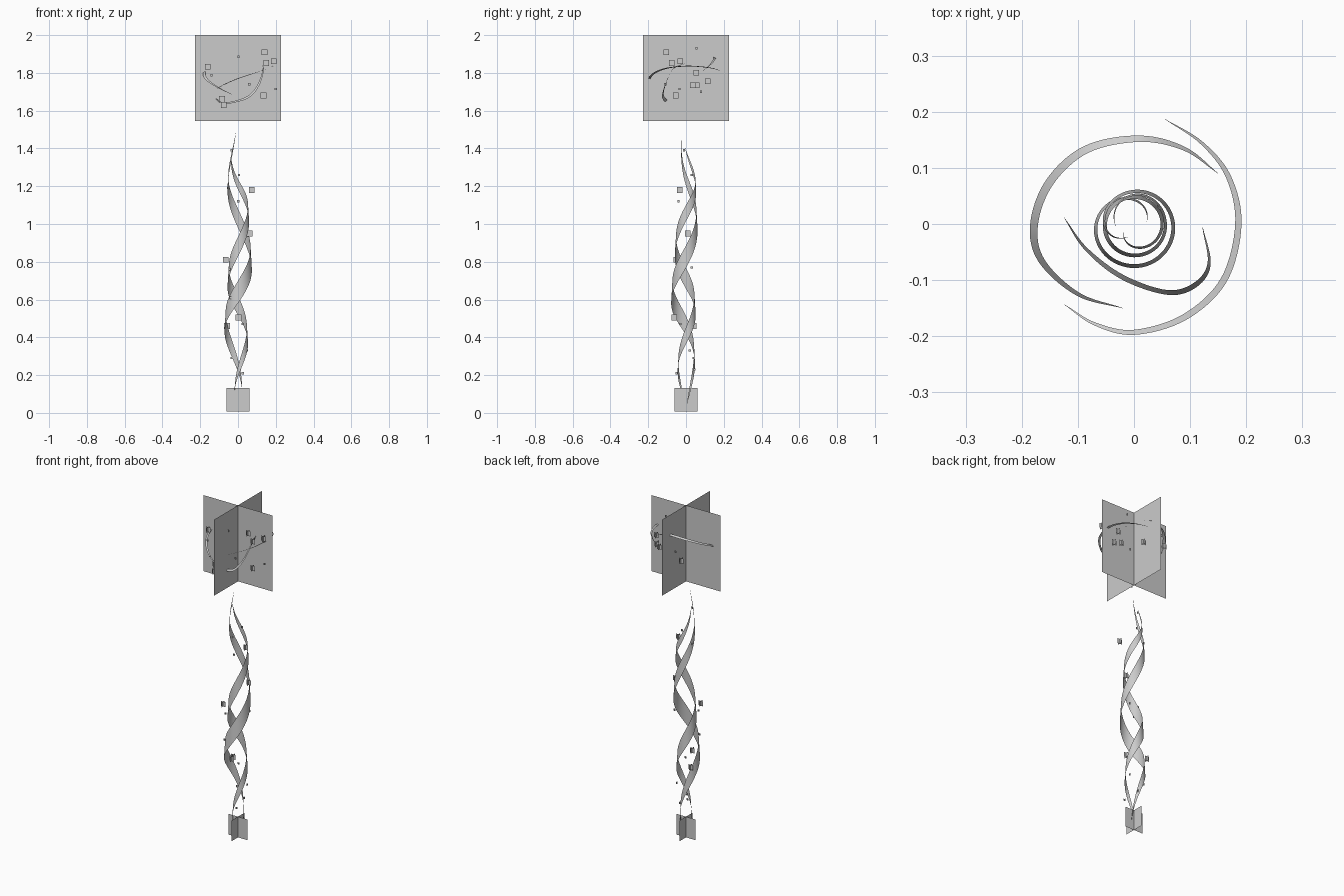
import bpy
from math import sin, cos, pi, radians
from mathutils import Vector


def make(name, verts, faces, smooth=False):
    me = bpy.data.meshes.new(name)
    me.from_pydata([tuple(v) for v in verts], [], faces)
    me.polygons.foreach_set("use_smooth", [smooth] * len(me.polygons))
    ob = bpy.data.objects.new(name, me)
    bpy.context.collection.objects.link(ob)
    return ob


def crossed_cards(name, spots):
    """Two upright square cards crossing at each (x, y, z, half size)."""
    v, f = [], []
    for x, y, z, h in spots:
        for dx, dy in ((h, 0), (0, h)):
            n = len(v)
            v += [(x - dx, y - dy, z - h), (x + dx, y + dy, z - h),
                  (x + dx, y + dy, z + h), (x - dx, y - dy, z + h)]
            f.append((n, n + 1, n + 2, n + 3))
    return make(name, v, f)


def spline(pts, steps):
    """Catmull-Rom curve through the points."""
    p = [Vector(q) for q in pts]
    p = [2 * p[0] - p[1]] + p + [2 * p[-1] - p[-2]]
    out = []
    for i in range(1, len(p) - 2):
        a, b, c, d = p[i - 1:i + 3]
        for k in range(steps):
            t = k / steps
            out.append(0.5 * (2 * b + (c - a) * t + (2 * a - 5 * b + 4 * c - d) * t * t
                              + (3 * b - a - 3 * c + d) * t ** 3))
    return out + [p[-2]]


def ribbon(name, path, radial, height, power):
    """Tapered strip, spread outward by radial and upward by height."""
    v, f = [], []
    last = len(path) - 1
    for i, p in enumerate(path):
        w = 0.5 * max(0.02, sin(pi * i / last)) ** power
        o = Vector((p.x, p.y, 0)).normalized() * radial * w + Vector((0, 0, height * w))
        v += [p - o, p + o]
        if i < last:
            f.append((2 * i, 2 * i + 2, 2 * i + 3, 2 * i + 1))
    return make(name, v, f, True)


def helix(pts):
    return [Vector((q.z * cos(radians(q.x)), q.z * sin(radians(q.x)) - 0.004, q.y))
            for q in spline(pts, 16)]


# Large crossed cards at the top, small ones at the foot
crossed_cards("top_glow_cards", [(0, 0, 1.772, 0.228)])
crossed_cards("base_glow_cards", [(0, 0, 0.07, 0.062)])

# Two twisting ribbons: (angle, height, radius)
ribbon("inner_spiral_ribbon", helix([
    (-150, 0.08, 0.022), (-90, 0.22, 0.037), (0, 0.40, 0.05), (90, 0.57, 0.052),
    (180, 0.72, 0.052), (270, 0.88, 0.052), (360, 1.05, 0.056), (450, 1.21, 0.056),
    (540, 1.40, 0.032)]), -0.007, 0.11, 0.7)
ribbon("outer_spiral_ribbon", helix([
    (20, 0.04, 0.024), (90, 0.25, 0.047), (180, 0.47, 0.068), (270, 0.64, 0.071),
    (360, 0.82, 0.07), (450, 1.03, 0.062), (540, 1.25, 0.052), (600, 1.485, 0.022)]),
    -0.007, 0.12, 0.7)

# Thin arcs sweeping round the top
ribbon("left_arc", spline([
    (-0.02, -0.15, 1.68), (-0.10, -0.125, 1.72), (-0.165, -0.065, 1.765),
    (-0.178, 0.0, 1.805), (-0.15, 0.075, 1.84), (-0.085, 0.133, 1.87),
    (0.01, 0.152, 1.88), (0.09, 0.134, 1.85), (0.15, 0.09, 1.81)], 8),
    0.015, -0.008, 0.8)
ribbon("right_arc", spline([
    (-0.125, -0.143, 1.71), (-0.07, -0.178, 1.74), (0.0, -0.193, 1.77),
    (0.09, -0.166, 1.80), (0.16, -0.10, 1.825), (0.186, 0.0, 1.836),
    (0.168, 0.085, 1.832), (0.12, 0.145, 1.823), (0.055, 0.187, 1.81)], 8),
    0.012, 0.004, 0.8)
ribbon("front_arc", spline([
    (-0.125, 0.012, 1.67), (-0.085, -0.045, 1.642), (-0.02, -0.095, 1.647),
    (0.06, -0.122, 1.677), (0.11, -0.108, 1.74), (0.134, -0.07, 1.82),
    (0.122, -0.005, 1.85)], 8), 0.01, -0.011, 0.7)

# Sparks floating round the top and along the ribbons
B, S = 0.015, 0.006
crossed_cards("top_large_sparks", [(x, y, z, B) for x, y, z in (
    (0.14, -0.105, 1.91), (0.15, -0.075, 1.852), (0.19, -0.03, 1.862),
    (0.135, -0.055, 1.68), (0.158, 0.055, 1.80), (0.17, 0.035, 1.735),
    (0.137, 0.057, 1.735), (0.03, 0.115, 1.755), (-0.16, -0.055, 1.833),
    (-0.085, -0.10, 1.662), (-0.075, -0.12, 1.63), (-0.08, 0.16, 1.75))])
crossed_cards("top_small_sparks", [(x, y, z, S) for x, y, z in (
    (0.003, -0.096, 1.885), (0.06, -0.11, 1.74), (-0.14, -0.09, 1.787),
    (0.2, -0.035, 1.715), (0.095, 0.055, 1.93), (0.094, 0.08, 1.70),
    (-0.05, 0.17, 1.80))])
crossed_cards("column_large_sparks", [(x, y, z, B) for x, y, z in (
    (0.073, -0.033, 1.18), (0.063, 0.01, 0.95), (-0.064, -0.05, 0.81),
    (0.003, -0.063, 0.505), (-0.058, 0.04, 0.46))])
crossed_cards("column_small_sparks", [(x, y, z, S) for x, y, z in (
    (-0.035, -0.01, 1.39), (0.005, 0.03, 1.26), (0.002, -0.04, 1.12),
    (-0.052, 0.02, 1.19), (0.055, 0.03, 0.77), (-0.045, -0.055, 0.76),
    (-0.04, -0.07, 0.61), (0.025, -0.03, 0.47), (0.048, 0.02, 0.33),
    (-0.035, 0.04, 0.29), (0.025, -0.05, 0.21), (0.01, 0.045, 0.23))])
